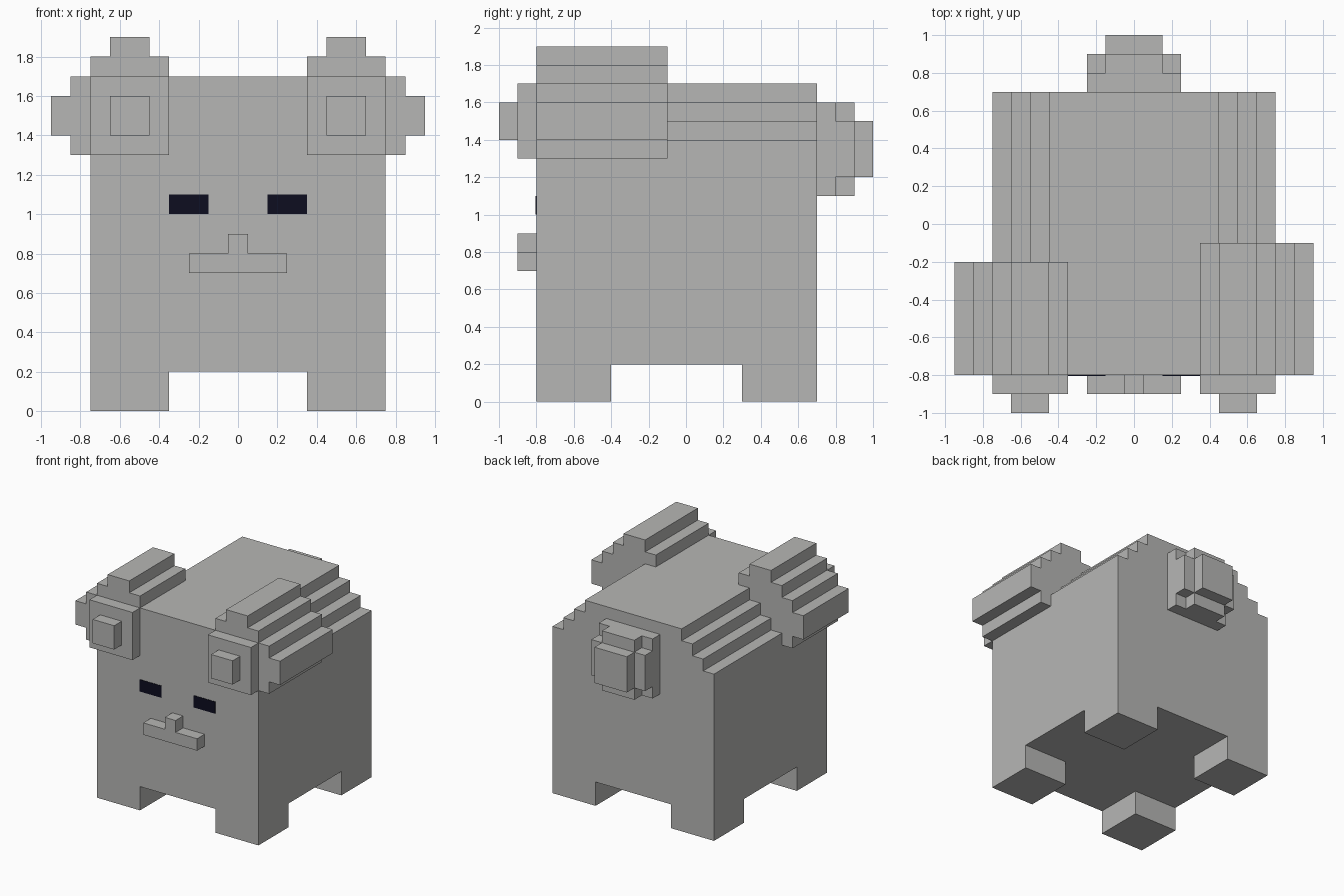
import bpy
import bmesh

cube = bpy.data.objects.get("Cube")
if cube:
    bpy.data.objects.remove(cube, do_unlink=True)


def make_material(name, rgb):
    mat = bpy.data.materials.new(name)
    mat.use_nodes = True
    color = (*rgb, 1.0)
    mat.diffuse_color = color
    mat.node_tree.nodes["Principled BSDF"].inputs["Base Color"].default_value = color
    return mat


grey = make_material("plain grey", (0.47, 0.47, 0.46))
dark = make_material("dark navy", (0.004, 0.004, 0.014))


def prism(name, outline, y0, y1, mat=grey):
    """Extrude an x/z outline from y0 to y1."""
    bm = bmesh.new()
    base = bm.faces.new([bm.verts.new((x, y0, z)) for x, z in outline])
    side = bmesh.ops.extrude_face_region(bm, geom=[base])["geom"]
    moved = [v for v in side if isinstance(v, bmesh.types.BMVert)]
    bmesh.ops.translate(bm, verts=moved, vec=(0, y1 - y0, 0))
    bmesh.ops.recalc_face_normals(bm, faces=bm.faces)
    mesh = bpy.data.meshes.new(name)
    bm.to_mesh(mesh)
    bm.free()
    mesh.materials.append(mat)
    obj = bpy.data.objects.new(name, mesh)
    bpy.context.collection.objects.link(obj)
    return obj


def box(name, x0, x1, y0, y1, z0, z1, mat=grey):
    return prism(name, [(x0, z0), (x1, z0), (x1, z1), (x0, z1)], y0, y1, mat)


def mirrored(half):
    """Complete a right-hand outline with its reflection."""
    return half + [(-x, z) for x, z in reversed(half)]


# Body with three steps along each upper edge
body_half = [(0.75, 0.2), (0.75, 1.4)]
for i in range(3):
    x, z = 0.65 - i * 0.1, 1.4 + i * 0.1
    body_half += [(x, z), (x, z + 0.1)]
body_half += [(0.45, 1.6), (0.45, 1.7)] if body_half[-1][0] > 0.45 else []
prism("body", mirrored(body_half), -0.8, 0.7)

# Stepped outline shared by both ears
ear_outline = [(0.45, 1.9), (0.65, 1.9), (0.65, 1.8), (0.75, 1.8), (0.75, 1.7),
               (0.85, 1.7), (0.85, 1.6), (0.95, 1.6), (0.95, 1.4), (0.85, 1.4),
               (0.85, 1.3), (0.35, 1.3), (0.35, 1.8), (0.45, 1.8)]

for side, s, ear_back in (("left", 1, -0.1), ("right", -1, -0.2)):
    # Ear, its front pad and the small knob on the pad
    prism(f"{side}_ear", [(s * x, z) for x, z in ear_outline], -0.8, ear_back)
    box(f"{side}_ear_pad", s * 0.35, s * 0.75, -0.9, -0.8, 1.3, 1.7)
    box(f"{side}_ear_knob", s * 0.45, s * 0.65, -1.0, -0.9, 1.4, 1.6)
    # Eye plate
    box(f"{side}_eye", s * 0.15, s * 0.35, -0.804, -0.799, 1.0, 1.1, dark)
    # Legs
    for end, y in (("front", -0.8), ("back", 0.3)):
        box(f"{end}_{side}_leg", s * 0.35, s * 0.75, y, y + 0.4, 0.0, 0.2)

# Muzzle: wide bar with a small nose block on top
prism("muzzle", mirrored([(0.25, 0.7), (0.25, 0.8), (0.05, 0.8), (0.05, 0.9)]),
      -0.9, -0.8)

# Tail: square base, cross-shaped middle, smaller square tip
box("tail_base", -0.25, 0.25, 0.7, 0.8, 1.1, 1.6)
prism("tail_middle", mirrored([(0.15, 1.1), (0.15, 1.2), (0.25, 1.2),
                               (0.25, 1.5), (0.15, 1.5), (0.15, 1.6)]), 0.8, 0.9)
box("tail_tip", -0.15, 0.15, 0.9, 1.0, 1.2, 1.5)
